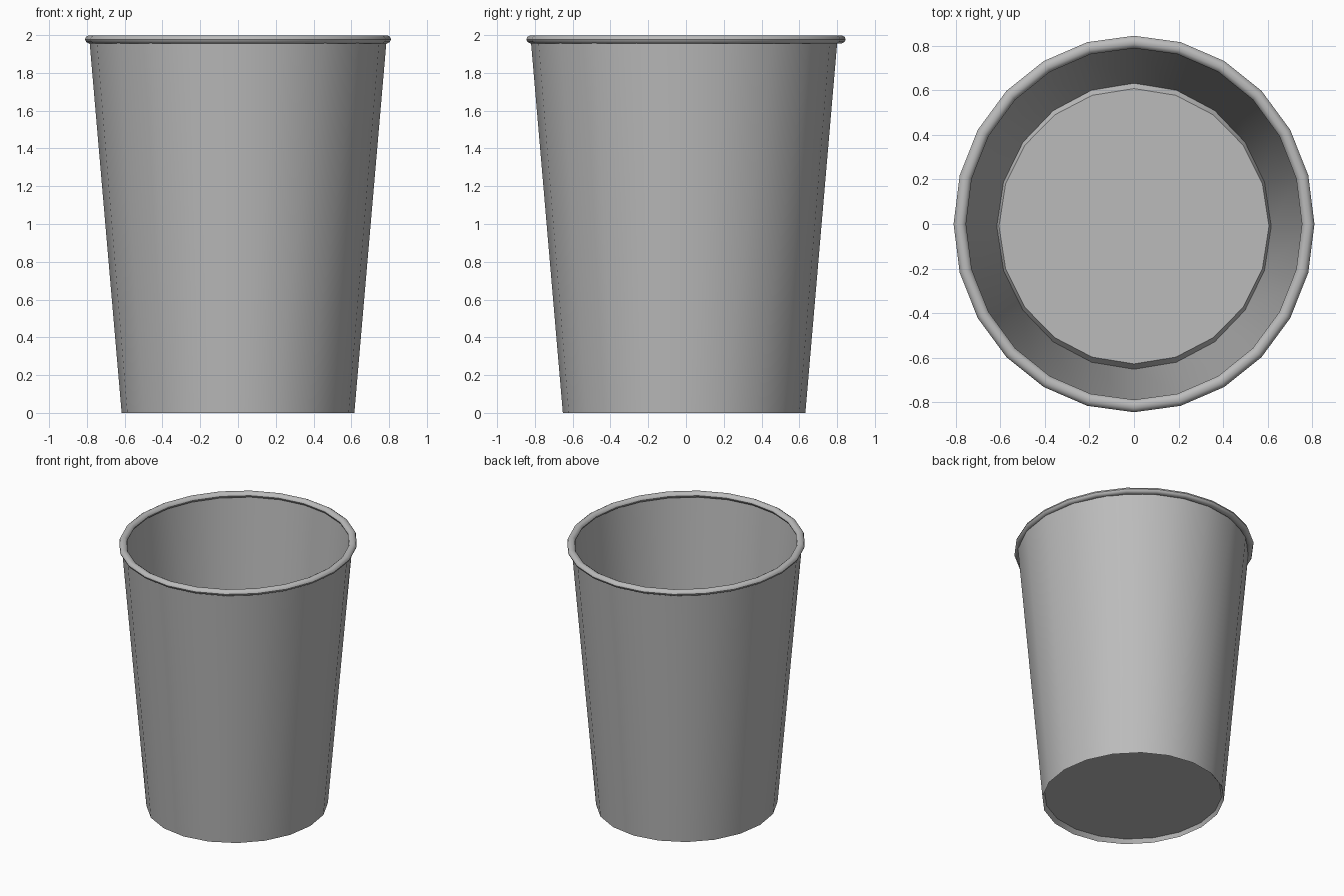
import bpy
import bmesh
from math import cos, sin, tau

old = bpy.data.objects.get("Cube")
if old:
    bpy.data.objects.remove(old, do_unlink=True)

grey = bpy.data.materials.new("plain grey")
grey.use_nodes = True
GREY = (0.5, 0.5, 0.5, 1)
grey.diffuse_color = GREY
grey.node_tree.nodes["Principled BSDF"].inputs["Base Color"].default_value = GREY


def loft(name, rings, sides, closed=False, cap=False, flip=False):
    """Join oval rings (x radius, y radius, y centre, height) into one surface."""
    bm = bmesh.new()
    loops = [[bm.verts.new((rx * cos(tau * i / sides), cy + ry * sin(tau * i / sides), z))
              for i in range(sides)] for rx, ry, cy, z in rings]
    pairs = list(zip(loops, loops[1:]))
    if closed:
        pairs.append((loops[-1], loops[0]))
    for a, b in pairs:
        for i in range(sides):
            j = (i + 1) % sides
            bm.faces.new((a[i], a[j], b[j], b[i]))
    if cap:
        bm.faces.new(loops[-1])
    if flip:
        bmesh.ops.reverse_faces(bm, faces=bm.faces[:])
    mesh = bpy.data.meshes.new(name)
    bm.to_mesh(mesh)
    bm.free()
    mesh.materials.append(grey)
    obj = bpy.data.objects.new(name, mesh)
    bpy.context.collection.objects.link(obj)
    bpy.ops.object.select_all(action="DESELECT")
    obj.select_set(True)
    bpy.context.view_layer.objects.active = obj
    bpy.ops.object.shade_smooth_by_angle(angle=0.7)
    return obj


# Thin tapered wall
loft("cup_wall", [(0.616, 0.642, -0.01, 0), (0.787, 0.812, -0.01, 1.978)], 20)

# Slightly raised floor with a sloping edge
loft("cup_floor", [(0.616, 0.642, -0.01, 0), (0.606, 0.618, -0.01, 0.03)], 20, cap=True)

# Rolled lip around the mouth
TUBE = 10
profile = [tau * k / TUBE for k in range(TUBE)]
loft("rolled_rim", [(0.782 + 0.028 * cos(t), 0.817 + 0.028 * cos(t), 0, 1.9775 + 0.0225 * sin(t))
                    for t in profile], 24, closed=True)
